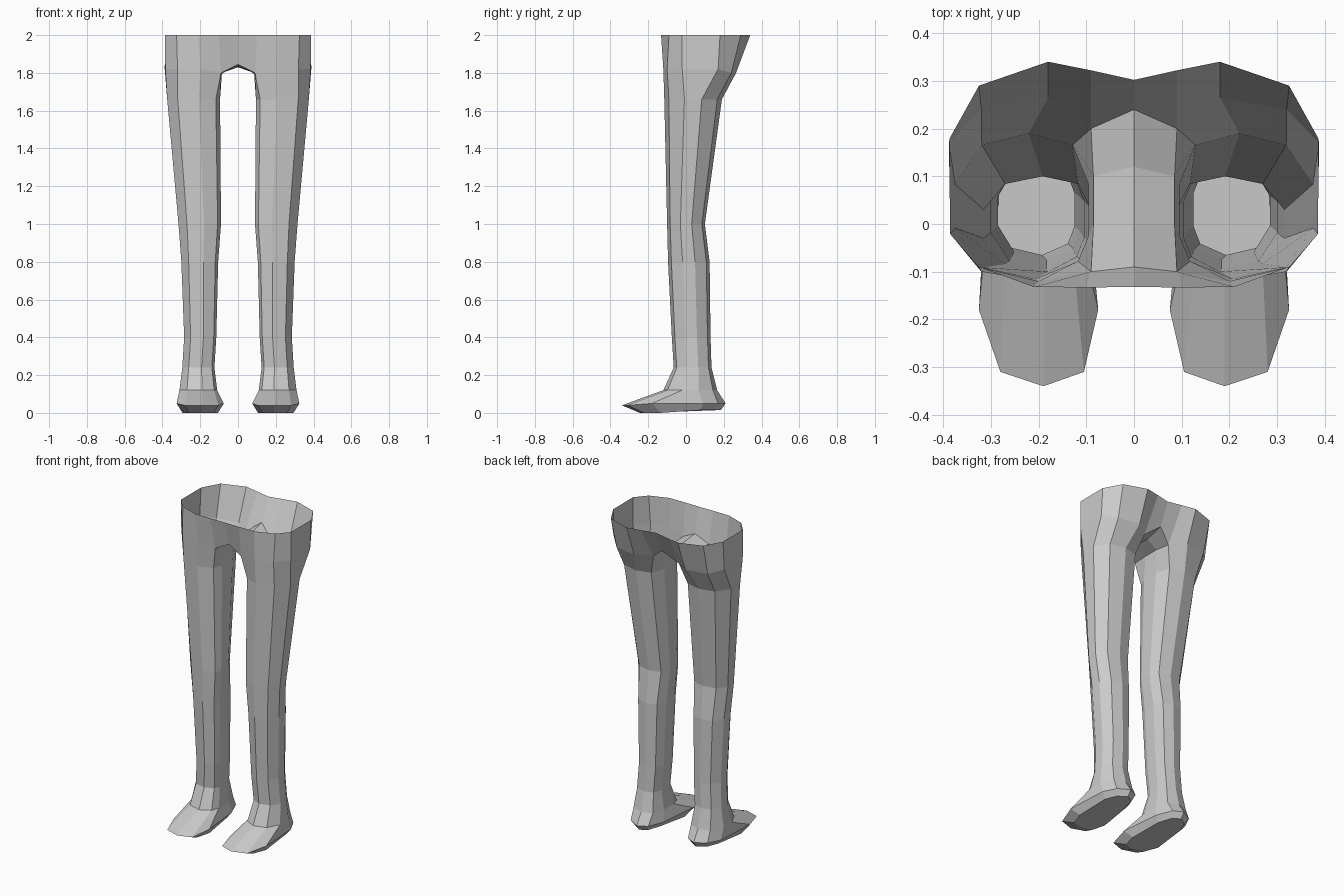
import bpy
import bmesh

# One flat colour
grey = bpy.data.materials.new("plain grey")
grey.diffuse_color = (0.6, 0.6, 0.6, 1)

# Ten-sided leg section in a unit box, counter-clockwise from front inner
SECTION = [(0.08, 0.12), (0.4, 0), (0.8, 0.08), (1, 0.35), (1, 0.65),
           (0.8, 0.92), (0.45, 1), (0.12, 0.92), (0, 0.65), (0, 0.3)]
# Leg levels from ankle up: z, inner x, outer x, front y, back y
LEVELS = [(0.12, 0.11, 0.31, -0.12, 0.165),
          (0.24, 0.125, 0.295, -0.065, 0.135),
          (0.40, 0.115, 0.285, -0.075, 0.13),
          (0.80, 0.105, 0.30, -0.095, 0.125),
          (1.00, 0.09, 0.315, -0.10, 0.10),
          (1.66, 0.095, 0.375, -0.115, 0.19)]
# Outline of the foot just above the sole
FOOT = [(0.105, -0.31), (0.19, -0.34), (0.28, -0.31), (0.325, -0.18), (0.31, 0.09),
        (0.27, 0.17), (0.20, 0.21), (0.14, 0.18), (0.10, 0.08), (0.075, -0.18)]
# Hip ring where the legs join
HIP = [(0.09, -0.10, 1.80), (0.20, -0.12, 1.82), (0.32, -0.10, 1.82), (0.385, -0.02, 1.82),
       (0.388, 0.17, 1.82), (0.32, 0.24, 1.80), (0.18, 0.265, 1.80), (0.09, 0.20, 1.79),
       (0.085, 0.10, 1.80), (0.085, 0.0, 1.80)]
# Open waist rim, front centre round the side to back centre
WAIST = [(0.10, -0.133), (0.21, -0.132), (0.325, -0.09), (0.386, -0.02),
         (0.386, 0.18), (0.325, 0.29), (0.18, 0.34), (0.09, 0.322)]

bm = bmesh.new()


def ring(points):
    return [bm.verts.new(p) for p in points]


def bridge(lo, hi, closed=True):
    n = len(hi)
    for i in range(n if closed else n - 1):
        j = (i + 1) % n
        bm.faces.new((lo[i], lo[j], hi[j], hi[i]))


# Sole and foot
sole = ring([(0.2 + (x - 0.2) * 0.75, -0.04 + (y + 0.04) * (0.68 if y < 0 else 0.9),
              0.0 if y < 0 else 0.015) for x, y in FOOT])
bm.faces.new(sole[::-1])
foot = ring([(x, y, 0.04 if y < -0.3 else 0.05) for x, y in FOOT])
bridge(sole, foot)

# Ankle, shin, knee and thigh
below = foot
for z, x0, x1, y0, y1 in LEVELS:
    level = ring([(x0 + u * (x1 - x0), y0 + v * (y1 - y0), z) for u, v in SECTION])
    bridge(below, level)
    below = level
hip = ring(HIP)
bridge(below, hip)

# Hips up to the open waist
waist = ring([(x, y, 2.0) for x, y in WAIST])
bridge(hip, waist, closed=False)

# Centre line: crotch strip, front panel and rear cleft
cf, c0, c9, c8, c7, cb = ring([(0, -0.132, 2.0), (0, -0.09, 1.845), (0, 0.0, 1.835),
                               (0, 0.12, 1.83), (0, 0.24, 1.86), (0, 0.302, 2.0)])
bm.faces.new((c0, hip[0], waist[0], cf))
bm.faces.new((hip[0], c0, c9, hip[9]))
bm.faces.new((hip[9], c9, c8, hip[8]))
bm.faces.new((hip[8], c8, c7, hip[7]))
bm.faces.new((hip[7], c7, cb, waist[7]))

mesh = bpy.data.meshes.new("legs")
bm.to_mesh(mesh)
bm.free()
mesh.materials.append(grey)
legs = bpy.data.objects.new("legs", mesh)
bpy.context.collection.objects.link(legs)

# Mirror the half to make the pair
mirror = legs.modifiers.new("mirror", 'MIRROR')
mirror.use_axis[0] = True
mirror.use_clip = True
